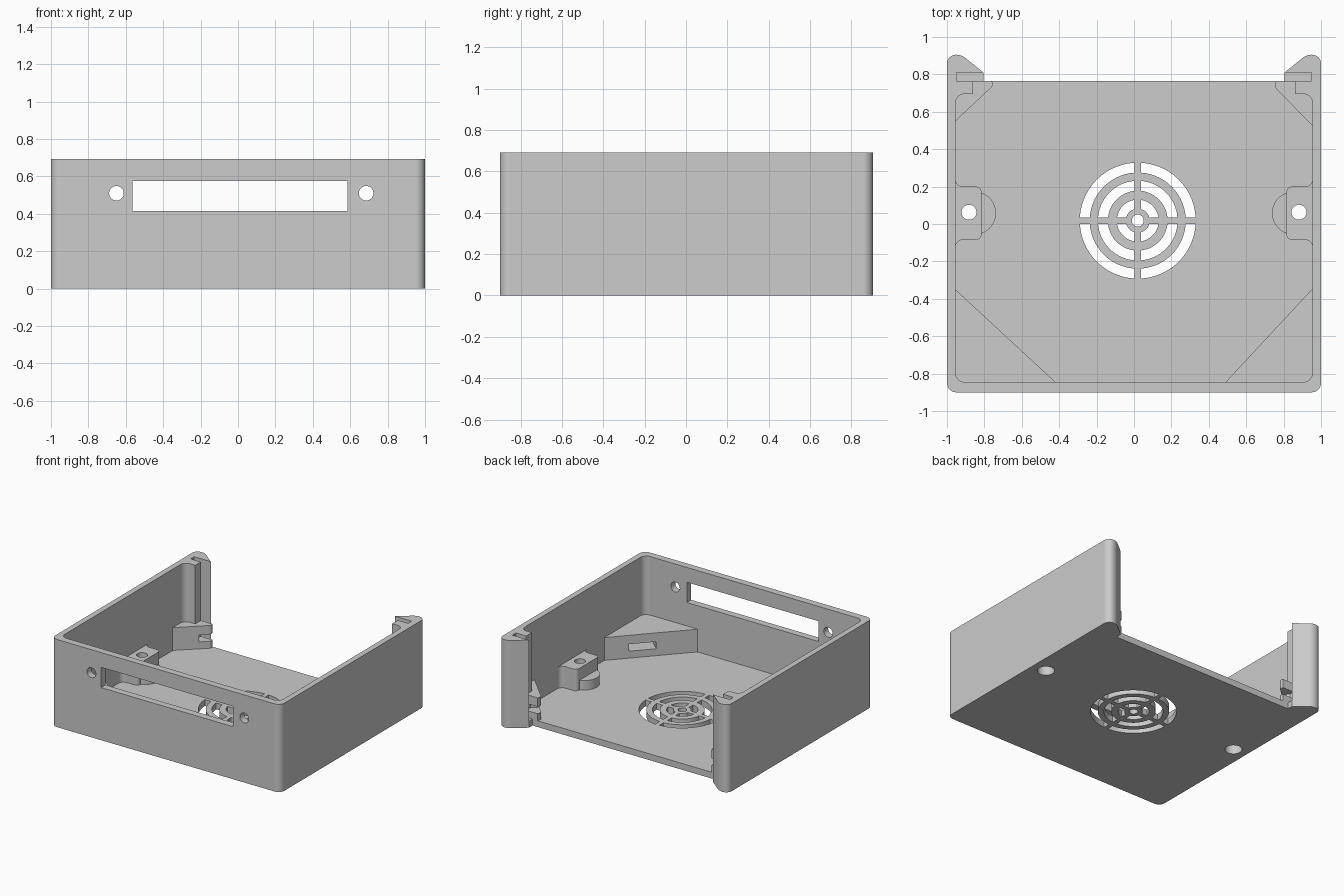
import bpy, bmesh, math
from mathutils import Vector
from mathutils.geometry import tessellate_polygon

cube = bpy.data.objects.get("Cube")
if cube:
    bpy.data.objects.remove(cube, do_unlink=True)

FLOOR, TOP = 0.05, 0.692

grey = bpy.data.materials.new("light grey plastic")
grey.use_nodes = True
GREY = (0.604, 0.604, 0.604, 1)
grey.diffuse_color = GREY
grey.node_tree.nodes["Principled BSDF"].inputs["Base Color"].default_value = GREY


def rounded(points, steps=8):
    """Outline from (x, y[, corner size]) points, corners replaced by true arcs."""
    out = []
    for i, p in enumerate(points):
        c = Vector(p[:2])
        if len(p) < 3:
            out.append(c)
            continue
        a = (Vector(points[i - 1][:2]) - c).normalized()
        b = (Vector(points[(i + 1) % len(points)][:2]) - c).normalized()
        w = math.sin(a.angle(b) / 2)
        a, b = c + a * p[2], c + b * p[2]
        for k in range(steps + 1):
            t = k / steps
            k0, k1, k2 = (1 - t) ** 2, 2 * t * (1 - t) * w, t * t
            out.append((a * k0 + c * k1 + b * k2) / (k0 + k1 + k2))
    return out


def mirrored(half):
    """Close a right-hand half path with its mirror image."""
    return half + [(-p[0], *p[1:]) for p in reversed(half)]


def circle(x, y, r, n=48):
    return [Vector((x + r * math.cos(math.tau * i / n), y + r * math.sin(math.tau * i / n)))
            for i in range(n)]


def prisms(name, outlines, z0, z1):
    """One object made of upright prisms over the given outlines."""
    bm = bmesh.new()
    for outline in outlines:
        low, high = ([bm.verts.new((p[0], p[1], z)) for p in outline] for z in (z0, z1))
        for tri in tessellate_polygon([[Vector((p[0], p[1], 0)) for p in outline]]):
            for ring in (low, high):
                bm.faces.new([ring[i] for i in tri])
        for i in range(len(low)):
            bm.faces.new((low[i - 1], low[i], high[i], high[i - 1]))
    bm.normal_update()
    bmesh.ops.recalc_face_normals(bm, faces=bm.faces)
    mesh = bpy.data.meshes.new(name)
    bm.to_mesh(mesh)
    bm.free()
    mesh.materials.append(grey)
    ob = bpy.data.objects.new(name, mesh)
    bpy.context.collection.objects.link(ob)
    return ob


def cut(ob, cutter):
    """Subtract the cutter from the object and discard it."""
    mod = ob.modifiers.new("cut", "BOOLEAN")
    mod.operation, mod.solver, mod.object = "DIFFERENCE", "EXACT", cutter
    bpy.context.view_layer.objects.active = ob
    bpy.ops.object.modifier_apply(modifier=mod.name)
    bpy.data.objects.remove(cutter, do_unlink=True)


parts = []

# Base plate, including the feet of the rear posts
post = [(1, -0.9, 0.05), (1, 0.905, 0.048), (0.922, 0.905, 0.028), (0.805, 0.81)]
base = prisms("base_plate", [rounded(mirrored(post + [(0.805, 0.765)]))], 0, FLOOR)
parts.append(base)

# Ring vent in the base, split by four spokes
VX, VY, SPOKE = 0.02, 0.018, 0.0175
slots = [circle(VX, VY, 0.032)]
for r_in, r_out in ((0.064, 0.112), (0.16, 0.213), (0.257, 0.31)):
    for q in range(4):
        outline = []
        for r, flip in ((r_in, False), (r_out, True)):
            gap = math.asin(SPOKE / r)
            arc = []
            for k in range(15):
                a = q * math.pi / 2 + gap + (math.pi / 2 - 2 * gap) * k / 14
                arc.append((VX + r * math.cos(a), VY + r * math.sin(a)))
            outline += arc[::-1] if flip else arc
        slots.append(outline)
cut(base, prisms("vent_cutter", slots, -0.1, 0.2))

# Front and side walls with slotted rear posts for a sliding back panel
inner = [(0.95, 0.81), (0.95, 0.765), (0.86, 0.765), (0.86, 0.695),
         (0.955, 0.695, 0.05), (0.955, -0.845, 0.05)]
walls = prisms("walls", [rounded(mirrored(post + inner))], FLOOR, TOP)
parts.append(walls)

# Display window and two screw holes through the front wall
x0, x1, y0, y1 = -0.565, 0.585, -1.0, -0.8
cut(walls, prisms("window_cutter", [[(x0, y0), (x1, y0), (x1, y1), (x0, y1)]], 0.415, 0.575))
holes = prisms("front_hole_cutter", [circle(x, 0, 0.039) for x in (-0.65, 0.685)], 0.8, 1.0)
holes.rotation_euler.x = math.pi / 2
holes.location.z = 0.51
bpy.context.view_layer.update()
cut(walls, holes)

# Side screw bosses with a counterbore from below
HX, HY = 0.882, 0.063
for side, s in (("left", 1), ("right", -1)):
    block = [(0.98, -0.14), (0.955, -0.14), (0.955, -0.085, 0.04), (0.815, -0.085, 0.03),
             (0.815, 0.2, 0.03), (0.955, 0.2, 0.04), (0.955, 0.25), (0.98, 0.25)]
    block = [(s * p[0], *p[1:]) for p in block]
    boss = prisms(side + "_screw_boss", [rounded(block)], FLOOR, 0.22)
    collar = prisms(side + "_boss_collar", [circle(s * 0.853, 0.058, 0.115)], FLOOR, 0.125)
    for ob in (boss, collar, base):
        cut(ob, prisms("bore_cutter", [circle(s * HX, HY, 0.062)], -0.1, 0.1))
    for ob in (boss, collar):
        cut(ob, prisms("hole_cutter", [circle(s * HX, HY, 0.04)], -0.1, 0.5))
    parts += [boss, collar]


def gusset(name, outline, a, b, t, width):
    """Corner block with a nut slot in its diagonal face from a to b."""
    ob = prisms(name, [rounded(outline)], FLOOR, 0.23)
    a, b = Vector(a), Vector(b)
    d = (b - a).normalized()
    n = Vector((-d.y, d.x)) * 0.12
    m, w = a.lerp(b, t), d * width / 2
    cut(ob, prisms("nut_cutter", [[m - w - n, m + w - n, m + w + n, m - w + n]], 0.105, 0.16))
    parts.append(ob)


# Corner gussets: side, sign, front y, front x, rear y, rear corner y
for side, s, fy, fx, ry, rc in (("left", 1, -0.345, 0.49, 0.525, 0.73),
                                ("right", -1, -0.35, 0.42, 0.55, 0.74)):
    a, b = (s * 0.955, fy), (s * fx, -0.845)
    gusset("front_%s_gusset" % side,
           [(s * 0.975, fy), a, b, (s * fx, -0.87), (s * 0.975, -0.87)], a, b, 0.41, 0.2)
    a, b = (s * 0.955, ry), (s * 0.752, rc)
    gusset("rear_%s_gusset" % side,
           [(s * 0.975, ry), a, (*b, 0.015), (s * 0.76, 0.765), (s * 0.975, 0.765)],
           a, b, 0.97, 0.16)

# Smooth curved faces, keep hard edges and flat walls
bpy.ops.object.select_all(action="DESELECT")
for ob in parts:
    ob.select_set(True)
bpy.context.view_layer.objects.active = base
bpy.ops.object.shade_smooth_by_angle(angle=math.radians(30))
for ob in parts:
    ob.modifiers.new("flat_walls", "WEIGHTED_NORMAL").keep_sharp = True
